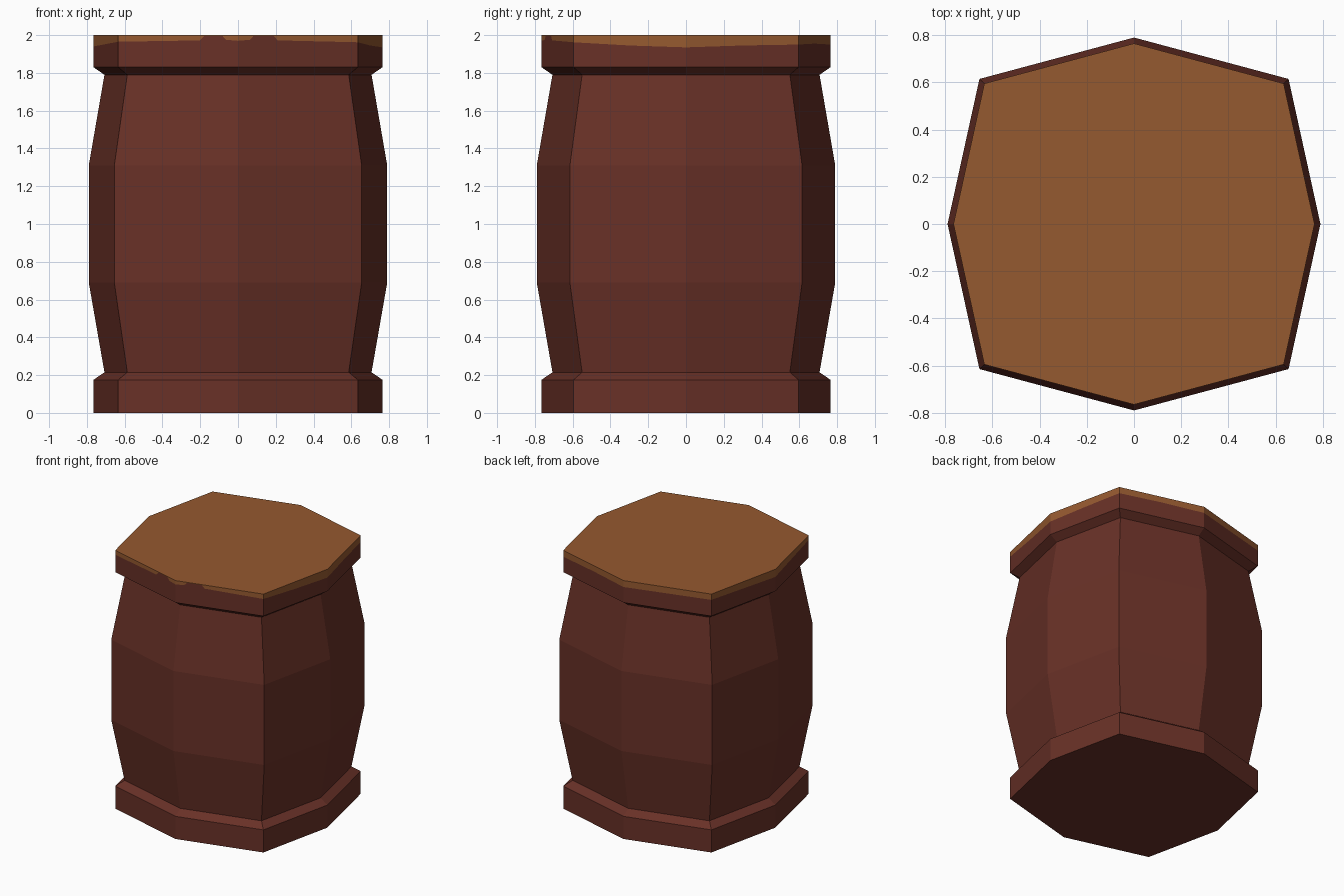
import bpy, bmesh
from mathutils import Vector

if "Cube" in bpy.data.objects:
    bpy.data.objects.remove(bpy.data.objects["Cube"])


def material(name, rgb):
    m = bpy.data.materials.new(name)
    m.diffuse_color = (*rgb, 1)
    m.use_nodes = True
    m.node_tree.nodes["Principled BSDF"].inputs["Base Color"].default_value = m.diffuse_color
    return m


wood = material("dark red wood", (0.138, 0.030, 0.020))
lid = material("light brown lid", (0.300, 0.100, 0.029))

# Eight-sided cross-section, unit radius, counter-clockwise from +x
CX, CY = 0.829, 0.778
SECTION = [(1, 0), (CX, CY), (0, 1), (-CX, CY), (-1, 0), (-CX, -CY), (0, -1), (CX, -CY)]


def bridge(bm, low, high, mat=0):
    n = len(low)
    for i in range(n):
        j = (i + 1) % n
        bm.faces.new((low[i], low[j], high[j], high[i])).material_index = mat


def finish(bm, name):
    bmesh.ops.recalc_face_normals(bm, faces=bm.faces)
    me = bpy.data.meshes.new(name)
    bm.to_mesh(me)
    bm.free()
    me.materials.append(wood)
    me.materials.append(lid)
    ob = bpy.data.objects.new(name, me)
    bpy.context.collection.objects.link(ob)


# Barrel: profile (radius, height) swept round, upper rim split by a wavy
# colour border along its perimeter
bm = bmesh.new()
profile = [(0.765, 0), (0.765, 0.175), (0.707, 0.215), (0.79, 0.69),
           (0.79, 1.31), (0.707, 1.79), (0.765, 1.83)]
rings = [[bm.verts.new((x * r, y * r, z)) for x, y in SECTION] for r, z in profile]
for a, b in zip(rings, rings[1:]):
    bridge(bm, a, b)
bm.faces.new(rings[0][::-1])

# Rim border: (section side, fraction along it, border height)
border = [(0, 0, 1.935), (0, .5, 1.945), (1, 0, 1.95), (1, .5, 1.955), (2, 0, 1.95),
          (3, 0, 1.955), (4, 0, 1.94), (5, 0, 1.965), (5, .68, 1.972), (5, .72, 1.996),
          (5, .87, 1.996), (5, .9, 1.975), (6, 0, 1.97), (6, .1, 1.975), (6, .13, 1.996),
          (6, .3, 1.996), (6, .33, 1.972), (7, 0, 1.962), (7, .5, 1.945)]
low, mid, top = [], [], []
for side, t, z in border:
    p = Vector(SECTION[side]).lerp(Vector(SECTION[(side + 1) % 8]), t) * 0.765
    low.append(rings[-1][side] if t == 0 else bm.verts.new((p.x, p.y, 1.83)))
    mid.append(bm.verts.new((p.x, p.y, z)))
    top.append(bm.verts.new((p.x, p.y, 2.0)))
bridge(bm, low, mid, 0)
bridge(bm, mid, top, 1)
bm.faces.new(top).material_index = 1
finish(bm, "barrel")
